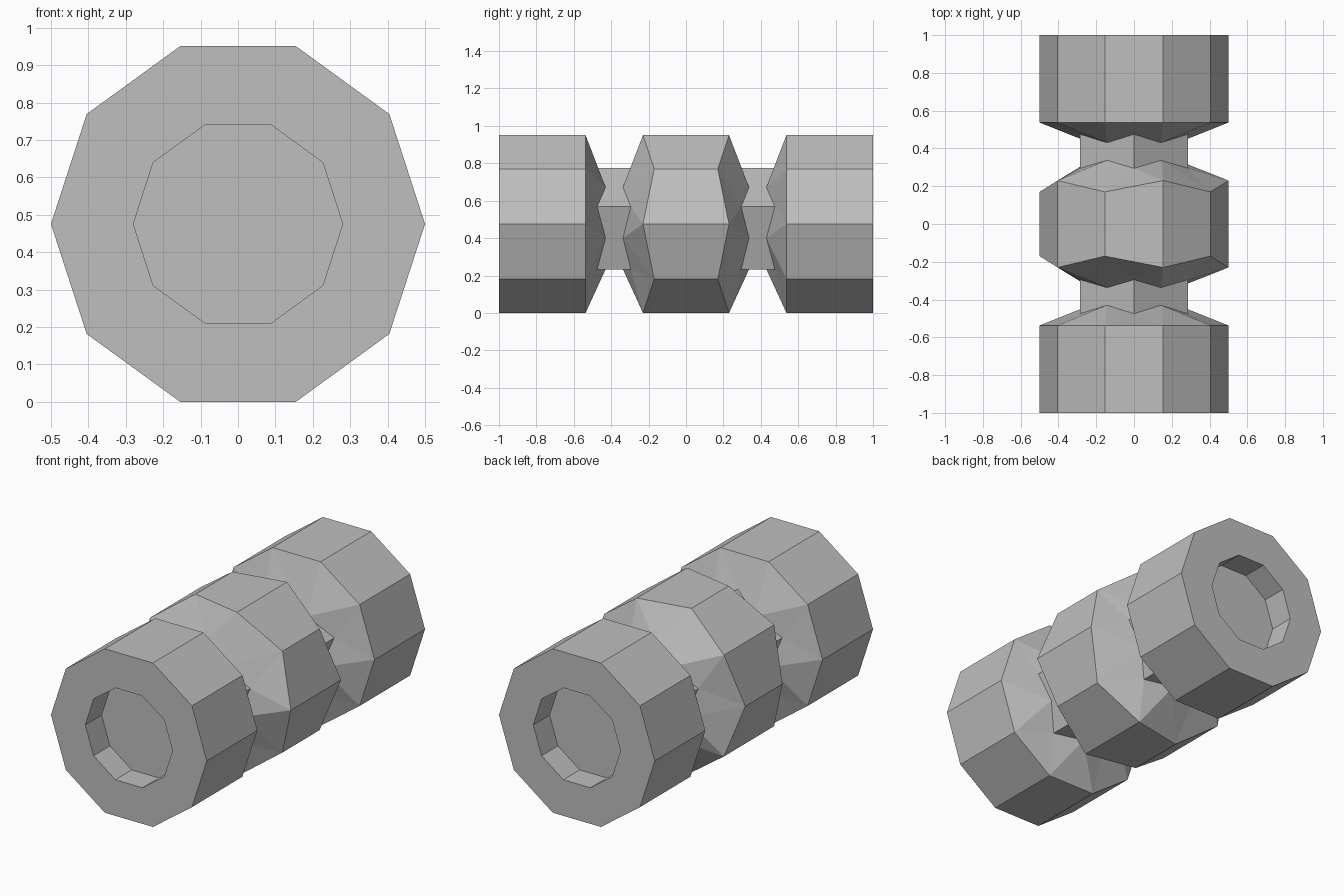
import bpy, bmesh
from math import sin, cos, radians

old = bpy.data.objects.get("Cube")
if old:
    bpy.data.objects.remove(old)

SIDES = 10
R = 0.5                          # outer decagon radius
NECK_R = 0.3                     # pentagonal neck, corner radius
MID_R = NECK_R * cos(radians(36))  # neck radius at the middle of a side
HEIGHT = R * sin(radians(72))    # axis height above the ground

grey = bpy.data.materials.new("plain_grey")
grey.use_nodes = True
colour = (0.52, 0.52, 0.52, 1)
grey.diffuse_color = colour
grey.node_tree.nodes["Principled BSDF"].inputs["Base Color"].default_value = colour


def ring(even_r, odd_r, even_y, odd_y, turn=0):
    """Ten points around the y axis, alternating between two radii and depths."""
    pts = []
    for k in range(SIDES):
        a = radians(36 * k + turn)
        r, y = (odd_r, odd_y) if k % 2 else (even_r, even_y)
        pts.append((r * cos(a), y, r * sin(a)))
    return pts


def decagon(r, y, odd_y=None):
    return ring(r, r, y, y if odd_y is None else odd_y)


def pentagon(corner_y, mid_y):
    return ring(NECK_R, MID_R, corner_y, mid_y, 18)


def build(name, rings, links, cap=False):
    """Join rings front to back with quads or triangles, then mirror to the back."""
    bm = bmesh.new()
    loops = [[bm.verts.new(p) for p in pts] for pts in rings]
    if cap:
        bm.faces.new(loops[0])
    for a, b, link in zip(loops, loops[1:], links):
        for k in range(SIDES):
            n = (k + 1) % SIDES
            if link == "quads":
                bm.faces.new((a[k], b[k], b[n], a[n]))
            elif link == "narrowing":    # outer ring a, inner ring b
                bm.faces.new((a[k], b[k], a[n]))
                bm.faces.new((a[n], b[k], b[n]))
            else:                        # inner ring a, outer ring b
                bm.faces.new((b[k], b[n], a[k]))
                bm.faces.new((b[n], a[n], a[k]))
    mesh = bpy.data.meshes.new(name)
    bm.to_mesh(mesh)
    bm.free()
    mesh.materials.append(grey)
    obj = bpy.data.objects.new(name, mesh)
    obj.location.z = HEIGHT
    bpy.context.scene.collection.objects.link(obj)
    mirror = obj.modifiers.new("front_to_back", "MIRROR")
    mirror.use_axis = (False, True, False)
    return obj


# End drums with a shallow socket and a faceted inner shoulder
build("end_drums",
      [decagon(0.28, -0.85), decagon(0.28, -1), decagon(R, -1),
       decagon(R, -0.537), pentagon(-0.475, -0.43)],
      ["quads", "quads", "quads", "narrowing"], cap=True)

# Pentagonal necks between the drums
build("necks", [pentagon(-0.475, -0.43), pentagon(-0.295, -0.337)], ["quads"])

# Central drum with zigzag rims
build("middle_drum",
      [pentagon(-0.295, -0.337), decagon(R, -0.23, -0.17), decagon(R, 0)],
      ["widening", "quads"])
